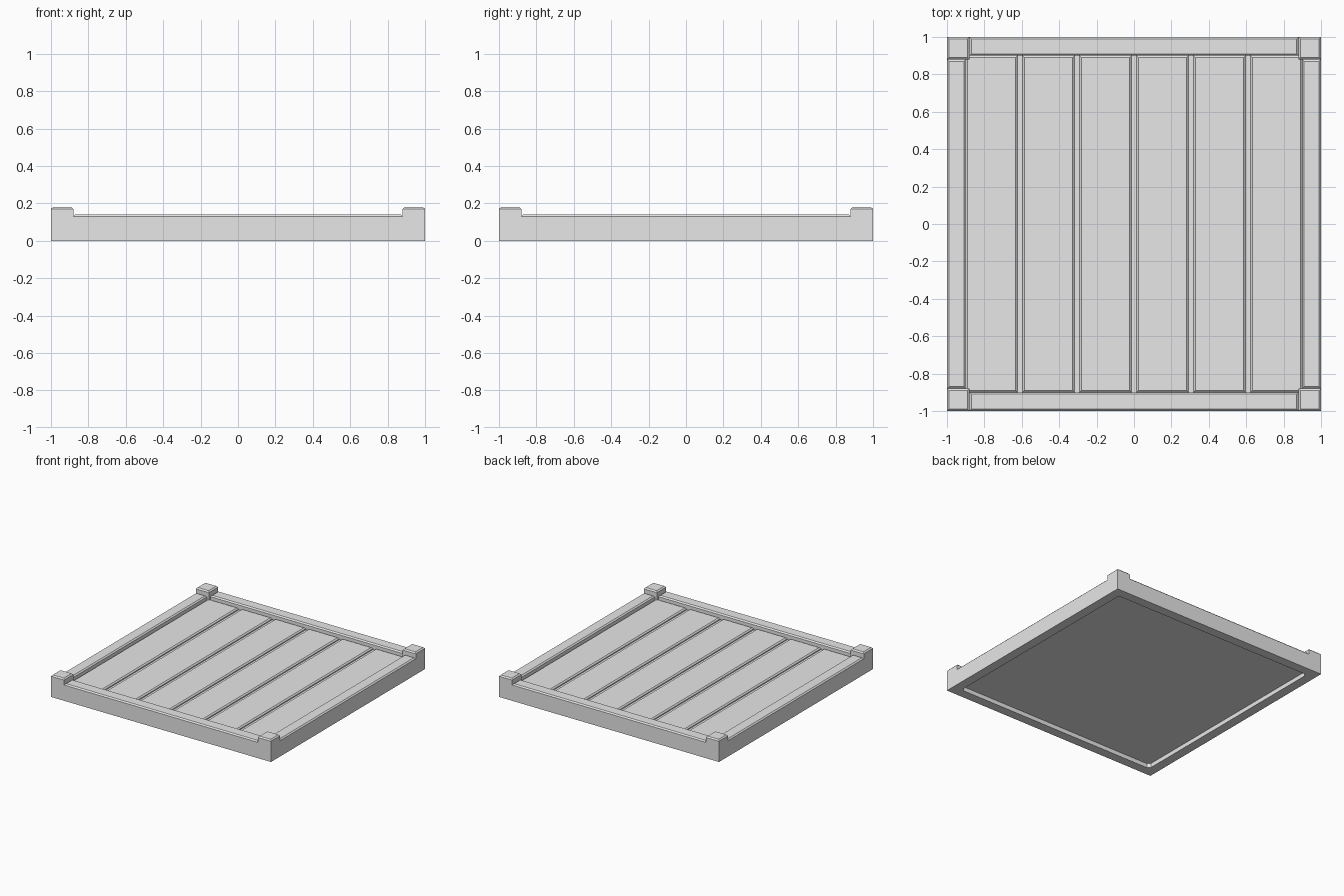
import bpy
import bmesh
from mathutils import Vector

if "Cube" in bpy.data.objects:
    bpy.data.objects.remove(bpy.data.objects["Cube"], do_unlink=True)

# One plain grey for everything
grey = bpy.data.materials.new("light_grey")
grey.use_nodes = True
colour = (0.8, 0.8, 0.8, 1)
grey.diffuse_color = colour
grey.node_tree.nodes["Principled BSDF"].inputs["Base Color"].default_value = colour

BASE_TOP, PLANK_TOP, RAIL_TOP, POST_TOP = 0.09, 0.108, 0.14, 0.18
RAIL_INNER, POST_INNER = 0.9, 0.88
CHAMFER = 0.01


def block_mesh(low, high):
    """Box between two corners."""
    low, high = Vector(low), Vector(high)
    bm = bmesh.new()
    bmesh.ops.create_cube(bm, size=1)
    for v in bm.verts:
        v.co = (low + high) / 2 + v.co * (high - low)
    return bm


def finish(bm, name):
    bmesh.ops.recalc_face_normals(bm, faces=bm.faces)
    mesh = bpy.data.meshes.new(name)
    bm.to_mesh(mesh)
    bm.free()
    mesh.materials.append(grey)
    obj = bpy.data.objects.new(name, mesh)
    bpy.context.collection.objects.link(obj)
    return obj


def chamfered_block(name, low, high):
    """Box with its top edges chamfered."""
    bm = block_mesh(low, high)
    top = [e for e in bm.edges if all(v.co.z > high[2] - 0.001 for v in e.verts)]
    bmesh.ops.bevel(bm, geom=top, offset=CHAMFER, segments=1, affect='EDGES')
    return finish(bm, name)


# Base slab with a shallow recess underneath
bm = block_mesh((-1, -1, 0), (1, 1, BASE_TOP))
bm.normal_update()
under = min(bm.faces, key=lambda f: f.calc_center_median().z)
bmesh.ops.inset_region(bm, faces=[under], thickness=0.11, depth=0)
raised = bmesh.ops.extrude_discrete_faces(bm, faces=[under])["faces"][0]
for v in raised.verts:
    v.co.z = 0.035
corners = [e for e in bm.edges
           if abs(e.verts[0].co.z - e.verts[1].co.z) > 0.01
           and all(abs(v.co.x) < 0.95 for v in e.verts)]
bmesh.ops.bevel(bm, geom=corners, offset=0.02, segments=1, affect='EDGES')
finish(bm, "base")

# Rails between the corner posts
P, R = POST_INNER, RAIL_INNER
chamfered_block("front_rail", (-P, -1, BASE_TOP), (P, -R, RAIL_TOP))
chamfered_block("back_rail", (-P, R, BASE_TOP), (P, 1, RAIL_TOP))
chamfered_block("left_rail", (R, -P, BASE_TOP), (1, P, RAIL_TOP))
chamfered_block("right_rail", (-1, -P, BASE_TOP), (-R, P, RAIL_TOP))

# Corner posts
for sx, side in ((1, "left"), (-1, "right")):
    for sy, end in ((-1, "front"), (1, "back")):
        xs, ys = sorted((sx * P, sx)), sorted((sy * P, sy))
        chamfered_block(f"{end}_{side}_post", (xs[0], ys[0], BASE_TOP),
                        (xs[1], ys[1], POST_TOP))

# Floor planks with narrow grooves between them
PITCH, HALF_WIDTH = 0.305, 0.139
for i in range(6):
    x = (i - 2.5) * PITCH
    chamfered_block(f"plank_{i + 1}", (x - HALF_WIDTH, -R, BASE_TOP),
                    (x + HALF_WIDTH, R, PLANK_TOP))
